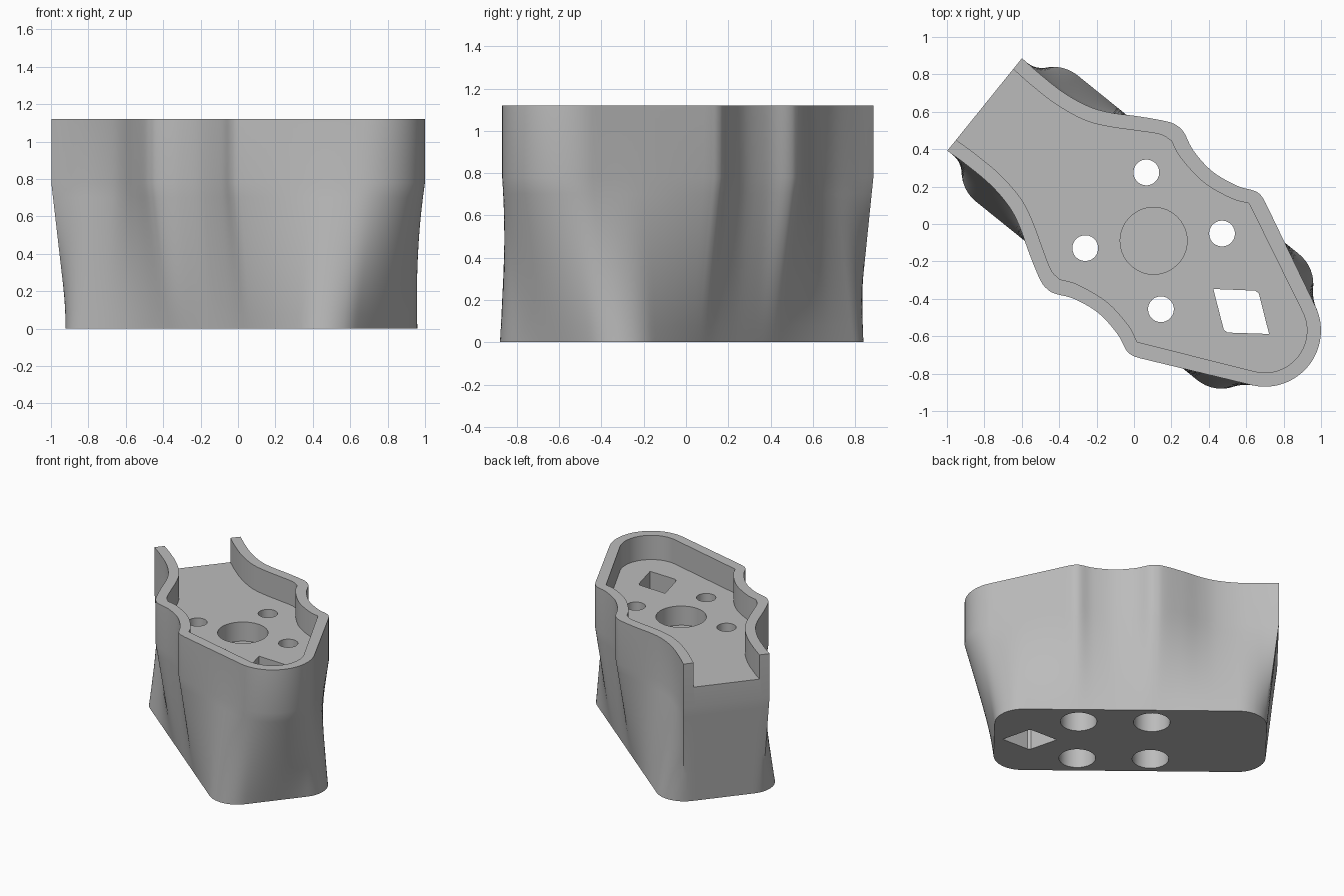
import bpy, bmesh, math
from mathutils import Vector
from mathutils.geometry import interpolate_bezier

if "Cube" in bpy.data.objects:
    bpy.data.objects.remove(bpy.data.objects["Cube"])

TOP, SHOULDER, FLOOR = 1.12, 0.78, 0.93
CENTRE, ANGLE = Vector((0.105, -0.09, 0)), math.radians(-38.9)

grey = bpy.data.materials.new("grey_plastic")
grey.diffuse_color = (0.5, 0.5, 0.5, 1)
grey.use_nodes = True
grey.node_tree.nodes["Principled BSDF"].inputs["Base Color"].default_value = grey.diffuse_color


def smooth_path(pts, n=6):
    """Smooth curve through the points, end tangents along the end chords."""
    p = [Vector((u, v, 0)) for u, v in pts]
    p = [2 * p[0] - p[1]] + p + [2 * p[-1] - p[-2]]
    out = []
    for a, b, c, d in zip(p, p[1:], p[2:], p[3:]):
        out += interpolate_bezier(b, b + (c - a) / 6, c - (d - b) / 6, c, n)[:-1]
    return out + [p[-2]]


def arc(cu, cv, r, a0, a1, n=16):
    angles = [math.radians(a0 + (a1 - a0) * i / n) for i in range(n + 1)]
    return [Vector((cu + r * math.cos(a), cv + r * math.sin(a), 0)) for a in angles]


def subdivide(path, step=0.03):
    out = []
    for a, b in zip(path, path[1:]):
        n = max(1, math.ceil((b - a).length / step))
        out += [a.lerp(b, i / n) for i in range(n)]
    return out + [path[-1]]


def fractions(path):
    d = [0.0]
    for a, b in zip(path, path[1:]):
        d.append(d[-1] + (b - a).length)
    return [x / d[-1] for x in d]


def sample(path, fs):
    """Points of a path at the given fractions of its length."""
    d, out, i = fractions(path), [], 0
    for f in fs:
        while i < len(d) - 2 and d[i + 1] < f:
            i += 1
        t = (f - d[i]) / max(d[i + 1] - d[i], 1e-9)
        out.append(path[i].lerp(path[i + 1], min(1, max(0, t))))
    return out


def mirrored(half):
    """Close a half outline that starts and ends on the long axis."""
    return half + [Vector((p.x, -p.y, 0)) for p in half[-2:0:-1]]


def loft(name, rings):
    """Closed solid through rings of (outline, height)."""
    bm = bmesh.new()
    loops = [[bm.verts.new((p.x, p.y, z)) for p in o] for o, z in rings]
    for lo, hi in zip(loops, loops[1:]):
        for i in range(len(lo)):
            j = (i + 1) % len(lo)
            bm.faces.new((lo[i], lo[j], hi[j], hi[i]))
    bm.faces.new(loops[0])
    bm.faces.new(loops[-1])
    bmesh.ops.recalc_face_normals(bm, faces=bm.faces)
    me = bpy.data.meshes.new(name)
    bm.to_mesh(me)
    bm.free()
    ob = bpy.data.objects.new(name, me)
    bpy.context.collection.objects.link(ob)
    me.materials.append(grey)
    ob.location, ob.rotation_euler.z = CENTRE, ANGLE
    return ob


def cut(body, outline, z0, z1):
    cutter = loft("cutter", [(outline, z0), (outline, z1)])
    bpy.context.view_layer.update()
    mod = body.modifiers.new("cut", 'BOOLEAN')
    mod.operation, mod.solver, mod.object = 'DIFFERENCE', 'EXACT', cutter
    bpy.context.view_layer.objects.active = body
    bpy.ops.object.modifier_apply(modifier=mod.name)
    bpy.data.objects.remove(cutter)


# rim outline: open arm end, waisted flanks, round nose
flank = [(-1.161, 0.318), (-1.03, 0.312), (-0.866, 0.315), (-0.72, 0.342),
         (-0.609, 0.389), (-0.476, 0.470), (-0.344, 0.542), (-0.285, 0.558),
         (-0.233, 0.551), (-0.134, 0.508), (0.013, 0.486), (0.161, 0.509),
         (0.25, 0.546), (0.295, 0.549), (0.34, 0.533)]
rim = subdivide([Vector((-1.161, 0, 0))] + smooth_path(flank) + arc(0.764, 0, 0.3, 64.3, 0))

# foot outline: rounded rectangle, matched to the rim by length
foot = [Vector((-1.077, 0, 0))] + arc(-0.872, 0.228, 0.205, 180, 90)
foot += arc(0.65, 0.228, 0.205, 90, 0) + [Vector((0.855, 0, 0))]
foot = sample(foot, fractions(rim))

# body: lofted from foot to rim, then straight up
STEPS = 10
rings = []
for k in range(STEPS + 1):
    t = k / STEPS
    rings.append((mirrored([a.lerp(b, t) for a, b in zip(foot, rim)]), SHOULDER * t))
rings.append((mirrored(rim), TOP))
body = loft("mount_body", rings)

# tray inside the rim wall, open at the arm end
valley = [(-1.161, 0.243), (-1.03, 0.237), (-0.866, 0.24), (-0.70, 0.268),
          (-0.575, 0.322), (-0.44, 0.402), (-0.33, 0.465), (-0.262, 0.476)]
waist = [(-0.262, 0.476), (-0.17, 0.437), (0.01, 0.411), (0.18, 0.437), (0.271, 0.476)]
tray = [Vector((-1.4, 0, 0)), Vector((-1.4, 0.243, 0))] + smooth_path(valley)
tray += smooth_path(waist)[1:] + arc(0.764, 0, 0.225, 64.3, 0)
cut(body, mirrored(tray), FLOOR, 1.4)

# shallow centre recess
cut(body, arc(0, 0, 0.179, 0, 360, 48)[:-1], SHOULDER, 1.0)

# four screw holes with wide bores from below
for su in (-1, 1):
    for sv in (-1, 1):
        cut(body, arc(su * 0.26, sv * 0.26, 0.069, 0, 360, 32)[:-1], 0.5, 1.0)
        cut(body, arc(su * 0.26, sv * 0.26, 0.13, 0, 360, 40)[:-1], -0.2, SHOULDER)

# diamond cable passage
cut(body, mirrored([Vector(p) for p in ((0.41, 0, 0), (0.59, 0.134, 0), (0.615, 0.134, 0), (0.793, 0, 0))]),
    -0.2, 1.2)

bpy.ops.object.select_all(action='DESELECT')
body.select_set(True)
bpy.context.view_layer.objects.active = body
bpy.ops.object.shade_smooth_by_angle(angle=math.radians(30))
